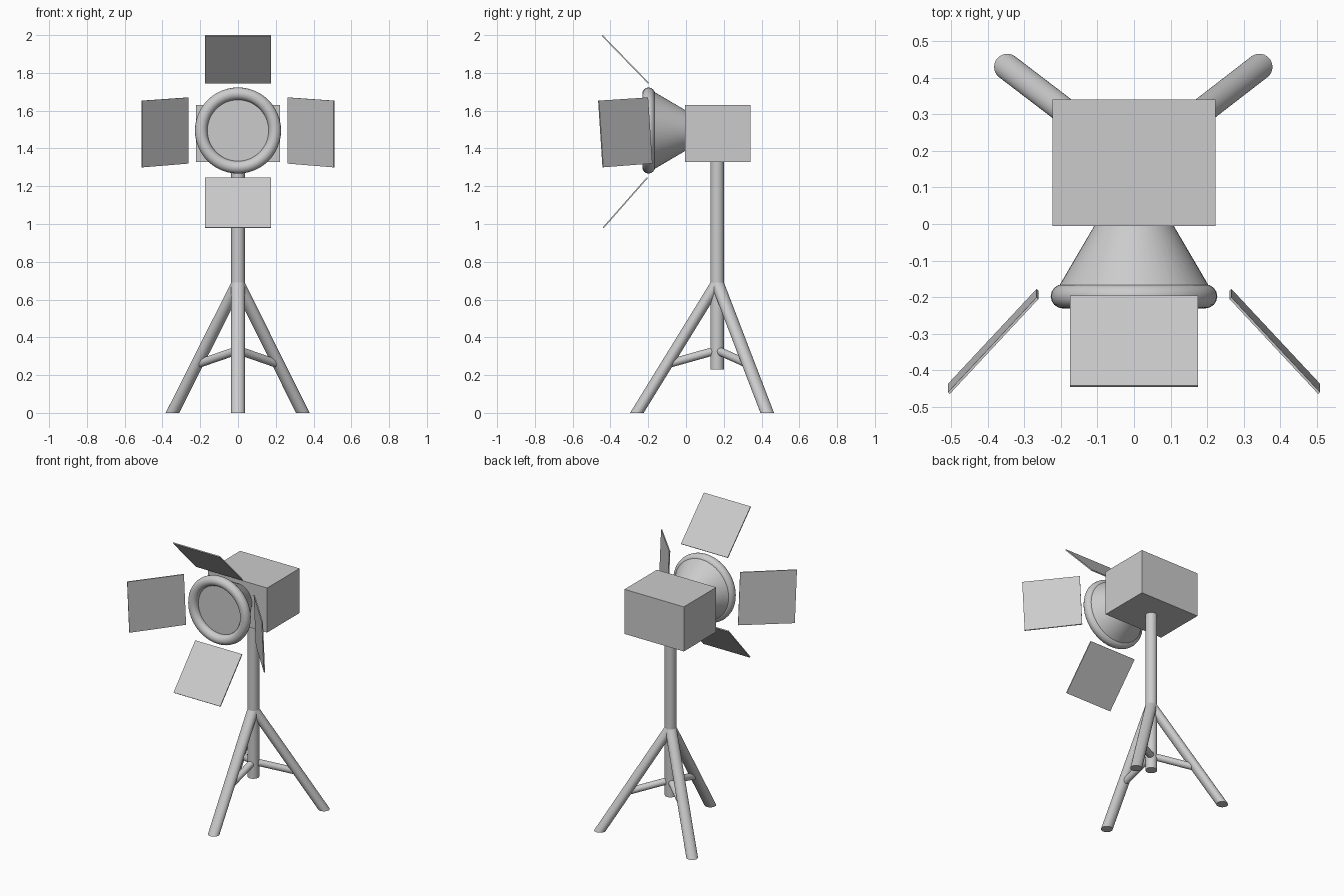
import bpy, bmesh, math
from mathutils import Vector

if "Cube" in bpy.data.objects:
    bpy.data.objects.remove(bpy.data.objects["Cube"])

LAMP_Z = 1.495
POLE_Y = 0.165


def make(name, verts, faces):
    me = bpy.data.meshes.new(name)
    me.from_pydata([tuple(v) for v in verts], [], faces)
    bm = bmesh.new()
    bm.from_mesh(me)
    bmesh.ops.recalc_face_normals(bm, faces=bm.faces)
    bm.to_mesh(me)
    bm.free()
    ob = bpy.data.objects.new(name, me)
    bpy.context.collection.objects.link(ob)
    return ob


def smooth(ob):
    bpy.ops.object.select_all(action='DESELECT')
    ob.select_set(True)
    bpy.context.view_layer.objects.active = ob
    bpy.ops.object.shade_smooth_by_angle(angle=math.radians(40))


def tube(name, a, b, ra, rb, u, v, n=32):
    """Tube between two parallel circles lying in the u-v plane."""
    u, v = Vector(u), Vector(v)
    ring = [u * math.cos(2 * math.pi * i / n) + v * math.sin(2 * math.pi * i / n)
            for i in range(n)]
    verts = [Vector(a) + p * ra for p in ring] + [Vector(b) + p * rb for p in ring]
    faces = [(i, (i + 1) % n, n + (i + 1) % n, n + i) for i in range(n)]
    faces += [tuple(range(n)), tuple(range(n, 2 * n))]
    ob = make(name, verts, faces)
    smooth(ob)
    return ob


def flap(name, corners):
    ob = make(name, corners, [(0, 1, 2, 3)])
    mod = ob.modifiers.new("thickness", 'SOLIDIFY')
    mod.thickness = 0.007
    mod.offset = 0
    return ob


X, Y, Z = (1, 0, 0), (0, 1, 0), (0, 0, 1)

# Lamp housing
bpy.ops.mesh.primitive_cube_add(size=1, location=(0, 0.1675, 1.48))
box = bpy.context.object
box.name = "lamp_housing"
box.scale = (0.445, 0.347, 0.302)

# Reflector cone with front lens, and its rounded rim
tube("reflector", (0, 0.01, LAMP_Z), (0, -0.19, LAMP_Z), 0.1, 0.217, X, Z, 48)
bpy.ops.mesh.primitive_torus_add(location=(0, -0.198, LAMP_Z), rotation=(math.pi / 2, 0, 0),
                                 major_radius=0.195, minor_radius=0.033,
                                 major_segments=48, minor_segments=16)
rim = bpy.context.object
rim.name = "reflector_rim"
smooth(rim)

# Stand pole
tube("pole", (0, POLE_Y, 0.23), (0, POLE_Y, 1.34), 0.036, 0.036, X, Y)

# Three legs, cut level with the floor, each with a brace to the pole
top = Vector((0, POLE_Y, 0.69))
feet = {"front": (0, -0.26, 0), "left": (-0.347, 0.43, 0), "right": (0.343, 0.43, 0)}
for side, foot in feet.items():
    foot = Vector(foot)
    tube(side + "_leg", foot, top, 0.036, 0.036, X, Y)
    start = Vector((0, POLE_Y, 0.332))
    end = top.lerp(foot, 0.627)
    axis = (end - start).normalized()
    across = axis.cross(Vector(Z)).normalized()
    tube(side + "_brace", start, end, 0.022, 0.022, across, across.cross(axis), 24)

# Barn door flaps
w = 0.175
flap("top_flap", [(-w, -0.198, 1.745), (w, -0.198, 1.745), (w, -0.444, 1.998), (-w, -0.444, 1.998)])
flap("bottom_flap", [(-w, -0.205, 1.245), (w, -0.205, 1.245), (w, -0.438, 0.98), (-w, -0.438, 0.98)])
for name, s in (("left_flap", -1), ("right_flap", 1)):
    flap(name, [(s * 0.264, -0.203, 1.67), (s * 0.507, -0.463, 1.653),
                (s * 0.507, -0.440, 1.30), (s * 0.264, -0.180, 1.32)])
